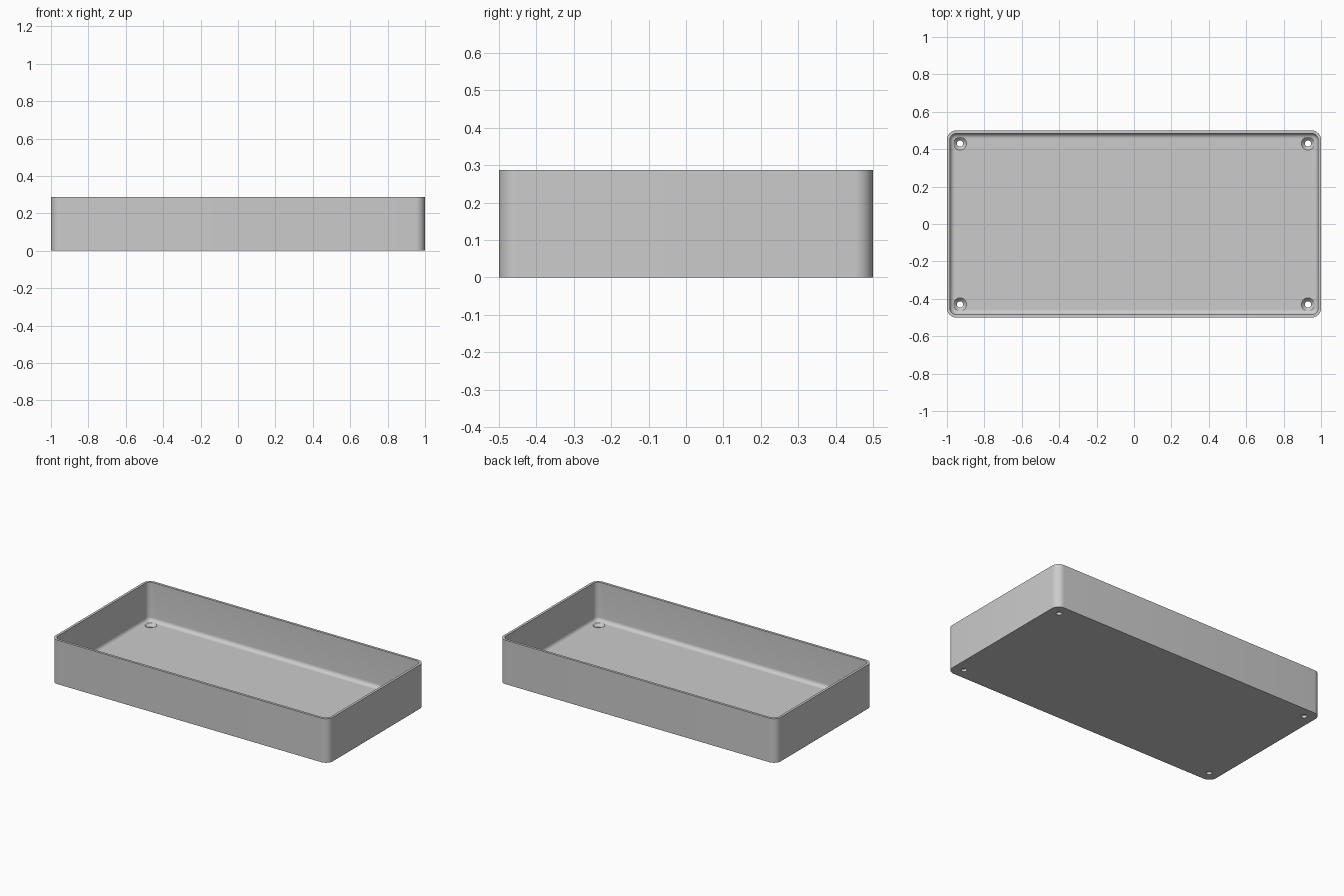
import bpy, bmesh, math

cube = bpy.data.objects.get("Cube")
if cube:
    bpy.data.objects.remove(cube)

HX, HY, HEIGHT = 1.0, 0.5, 0.287
WALL, FLOOR, CORNER, FILLET = 0.016, 0.035, 0.05, 0.025

grey = bpy.data.materials.new("plain_grey")
grey.use_nodes = True
colour = (0.6, 0.6, 0.6, 1)
grey.diffuse_color = colour
grey.node_tree.nodes["Principled BSDF"].inputs["Base Color"].default_value = colour


def rounded_ring(bm, inset, z, steps=10):
    """Loop of vertices round a rounded rectangle."""
    r = max(CORNER - inset, 0.006)
    ring = []
    for k, (sx, sy) in enumerate([(1, 1), (-1, 1), (-1, -1), (1, -1)]):
        for i in range(steps + 1):
            a = math.pi / 2 * (k + i / steps)
            ring.append(bm.verts.new((sx * (HX - inset - r) + r * math.cos(a),
                                      sy * (HY - inset - r) + r * math.sin(a), z)))
    return ring


def circle_ring(bm, x, y, r, z, n=32):
    return [bm.verts.new((x + r * math.cos(2 * math.pi * i / n),
                          y + r * math.sin(2 * math.pi * i / n), z)) for i in range(n)]


def loft(bm, rings):
    """Closed solid through a stack of rings."""
    for a, b in zip(rings, rings[1:]):
        for i in range(len(a)):
            j = (i + 1) % len(a)
            bm.faces.new((a[i], a[j], b[j], b[i]))
    bm.faces.new(rings[0])
    bm.faces.new(rings[-1])


def finish(bm, name):
    bmesh.ops.recalc_face_normals(bm, faces=bm.faces)
    mesh = bpy.data.meshes.new(name)
    bm.to_mesh(mesh)
    bm.free()
    mesh.materials.append(grey)
    obj = bpy.data.objects.new(name, mesh)
    bpy.context.collection.objects.link(obj)
    return obj


# Tray: outer wall, rim, inner wall, fillet down to the floor
bm = bmesh.new()
profile = [(0, 0), (0, HEIGHT), (WALL, HEIGHT)]
for i in range(9):
    a = math.pi / 2 * i / 8
    profile.append((WALL + FILLET * (1 - math.cos(a)),
                    FLOOR + FILLET * (1 - math.sin(a))))
loft(bm, [rounded_ring(bm, inset, z) for inset, z in profile])
tray = finish(bm, "tray")

# Countersunk screw holes in the four corners
bm = bmesh.new()
for x in (-0.93, 0.93):
    for y in (-0.43, 0.43):
        loft(bm, [circle_ring(bm, x, y, r, z) for r, z in
                  [(0.017, -0.05), (0.017, 0.016), (0.035, FLOOR), (0.035, 0.06)]])
cutter = finish(bm, "screw_hole_cutter")
cutter.hide_render = True

cut = tray.modifiers.new("screw_holes", "BOOLEAN")
cut.operation = "DIFFERENCE"
cut.solver = "EXACT"
cut.object = cutter

bpy.ops.object.select_all(action="DESELECT")
tray.select_set(True)
bpy.context.view_layer.objects.active = tray
bpy.ops.object.modifier_apply(modifier=cut.name)
bpy.data.objects.remove(cutter)
bpy.ops.object.shade_smooth_by_angle(angle=math.radians(30))
